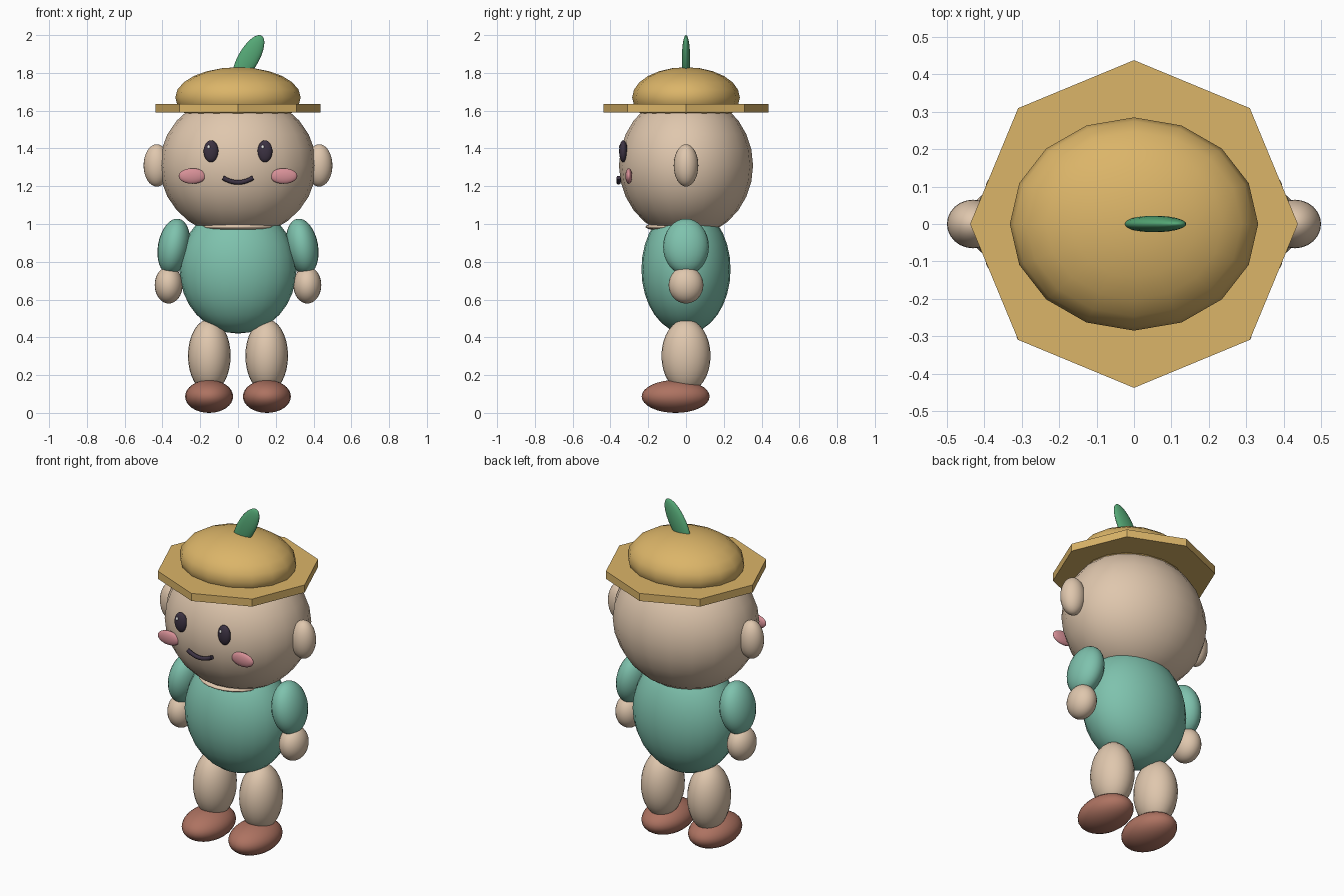
import bpy, bmesh, math
from mathutils import Matrix, Vector

if "Cube" in bpy.data.objects:
    bpy.data.objects.remove(bpy.data.objects["Cube"])


def material(name, rgb):
    m = bpy.data.materials.new(name)
    m.diffuse_color = (*rgb, 1)
    m.use_nodes = True
    m.node_tree.nodes["Principled BSDF"].inputs["Base Color"].default_value = m.diffuse_color
    return m


SKIN = material("skin", (0.74, 0.57, 0.42))
TEAL = material("teal_cloth", (0.21, 0.54, 0.42))
STRAW = material("straw", (0.71, 0.46, 0.14))
BROWN = material("brown_shoe", (0.42, 0.17, 0.12))
PINK = material("pink_blush", (0.68, 0.28, 0.31))
LEAF = material("leaf_green", (0.09, 0.39, 0.18))
DARK = material("dark_ink", (0.045, 0.032, 0.055))
WHITE = material("white", (0.85, 0.85, 0.85))


def add_mesh(name, bm, mat, smooth):
    me = bpy.data.meshes.new(name)
    for f in bm.faces:
        f.smooth = smooth
    bm.to_mesh(me)
    bm.free()
    me.materials.append(mat)
    ob = bpy.data.objects.new(name, me)
    bpy.context.collection.objects.link(ob)
    return ob


def ellipsoid(name, center, radii, mat, tilt=0, seg=24, rings=16):
    """Smooth ellipsoid, tilted in degrees about the y axis."""
    bm = bmesh.new()
    bmesh.ops.create_uvsphere(bm, u_segments=seg, v_segments=rings, radius=1)
    bm.transform(Matrix.Translation(center)
                 @ Matrix.Rotation(math.radians(tilt), 4, 'Y')
                 @ Matrix.Diagonal((*radii, 1)))
    return add_mesh(name, bm, mat, True)


def pair(name, center, radii, mat, tilt=0, **kw):
    """Left and right copies mirrored across x = 0."""
    for side, s in (("left", -1), ("right", 1)):
        ellipsoid(f"{side}_{name}", (s * center[0], center[1], center[2]),
                  radii, mat, s * tilt, **kw)


# Head, neck and torso
ellipsoid("head", (0, 0, 1.31), (0.415, 0.355, 0.38), SKIN, seg=20, rings=14)
ellipsoid("neck", (0, -0.03, 0.985), (0.2, 0.185, 0.028), SKIN)
ellipsoid("torso", (0, 0, 0.76), (0.31, 0.236, 0.34), TEAL)
pair("ear", (0.43, 0, 1.31), (0.07, 0.065, 0.112), SKIN)

# Limbs
pair("sleeve", (0.34, 0, 0.88), (0.084, 0.121, 0.15), TEAL, tilt=-10)
pair("hand", (0.367, 0, 0.677), (0.074, 0.092, 0.098), SKIN)
pair("leg", (0.152, 0, 0.302), (0.113, 0.13, 0.194), SKIN)
pair("shoe", (0.153, -0.055, 0.087), (0.127, 0.18, 0.087), BROWN)

# Face
pair("eye", (0.143, -0.332, 1.385), (0.039, 0.022, 0.058), DARK)
for side, x in (("left", -0.155), ("right", 0.131)):
    ellipsoid(f"{side}_eye_glint", (x, -0.35, 1.408), (0.008, 0.005, 0.01),
              WHITE, seg=10, rings=6)
pair("cheek", (0.242, -0.303, 1.254), (0.072, 0.018, 0.041), PINK)

# Smiling mouth: a thin tube along a shallow arc
curve = bpy.data.curves.new("mouth", 'CURVE')
curve.dimensions = '3D'
curve.bevel_depth = 0.012
curve.bevel_resolution = 2
curve.use_fill_caps = True
spline = curve.splines.new('POLY')
N = 9
spline.points.add(N - 1)
for i, p in enumerate(spline.points):
    t = -1 + 2 * i / (N - 1)
    p.co = (0.08 * t, -0.357, 1.22 + 0.025 * t * t, 1)
curve.materials.append(DARK)
mouth = bpy.data.objects.new("mouth", curve)
bpy.context.collection.objects.link(mouth)
bpy.context.view_layer.objects.active = mouth
mouth.select_set(True)
bpy.ops.object.convert(target='MESH')

# Hat: octagonal brim, rounded crown and a leaf on top
bm = bmesh.new()
bmesh.ops.create_cone(bm, cap_ends=True, segments=8, radius1=0.438,
                      radius2=0.438, depth=0.045)
corner = max(bm.verts, key=lambda v: v.co.x).co
turn = -math.atan2(corner.y, corner.x)
bm.transform(Matrix.Translation((0, 0, 1.612)) @ Matrix.Rotation(turn, 4, 'Z'))
add_mesh("hat_brim", bm, STRAW, False)
ellipsoid("hat_crown", (0, 0, 1.67), (0.332, 0.285, 0.16), STRAW, seg=16, rings=12)
ellipsoid("leaf", (0.055, 0, 1.876), (0.055, 0.022, 0.14), LEAF, tilt=30)
